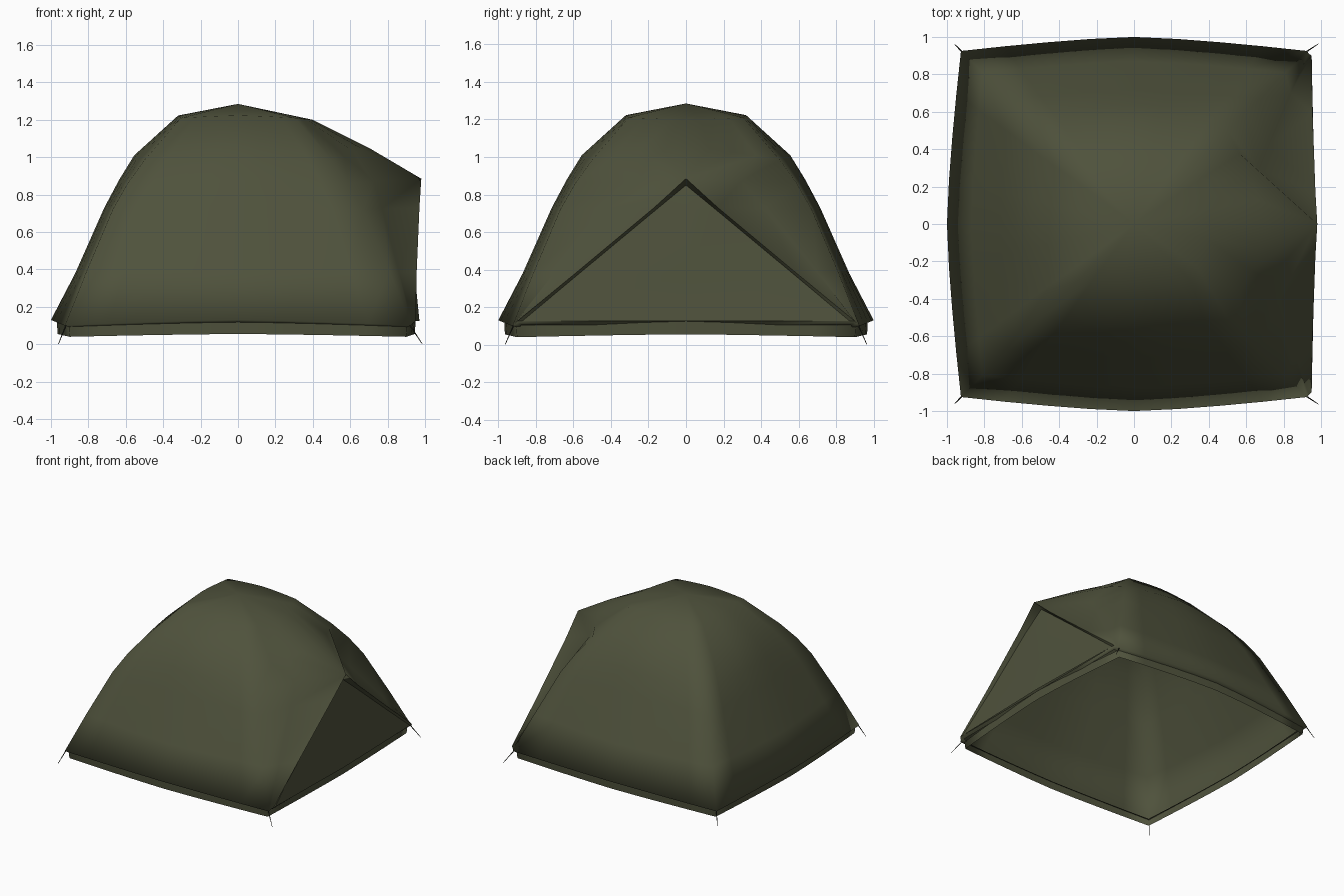
import bpy
import bmesh
import math
from mathutils import Vector, Matrix

cube = bpy.data.objects.get("Cube")
if cube:
    bpy.data.objects.remove(cube, do_unlink=True)


def make_material(name, rgb):
    mat = bpy.data.materials.new(name)
    mat.use_nodes = True
    mat.diffuse_color = (*rgb, 1)
    mat.node_tree.nodes["Principled BSDF"].inputs["Base Color"].default_value = (*rgb, 1)
    return mat


olive = make_material("olive canvas", (0.078, 0.084, 0.045))
dark = make_material("dark peg", (0.02, 0.022, 0.014))

SEG = 8                          # segments along each side
HALF = 0.5                       # share of the door side taken by the opening
DOOR_COLUMNS = range(SEG // 4, SEG * 3 // 4)


def lerp(a, b, s):
    return a + (b - a) * s


def side_point(t, corner, corner_z, mid, mid_z):
    """Point on a bulging side, facing +x, with t from -1 to 1."""
    k = abs(t) ** 1.4
    return Vector((lerp(mid, corner, k), t * corner, lerp(mid_z, corner_z, k)))


def door_point(t, corner, corner_z, width, edge_x, z):
    """Point on the door side: straight opening, then fabric drawn back to the pole."""
    a = abs(t)
    sign = 1 if t > 0 else -1
    if a <= HALF:
        return Vector((edge_x, t / HALF * width, z))
    s = (a - HALF) / (1 - HALF)
    slack = 0.2 if t > 0 else 0.1
    sag = slack * math.sin(math.pi * s) * (corner - width)
    return Vector((lerp(edge_x, corner, s) - sag,
                   sign * lerp(width, corner, s), lerp(z, corner_z, s)))


def make_ring(bm, shape, door=None, ridge=None):
    """Square ring of vertices; the +x side may follow the door or a raised ridge."""
    ring = []
    for q in range(4):
        turn = Matrix.Rotation(q * math.pi / 2, 3, 'Z')
        for i in range(SEG):
            t = -1 + 2 * i / SEG
            if q == 0 and door:
                p = door_point(t, shape[0], shape[1], *door)
            elif q == 0 and ridge:
                p = side_point(t, shape[0], shape[1], *ridge)
            else:
                p = side_point(t, *shape)
            ring.append(bm.verts.new(turn @ p))
    return ring


def bridge(bm, low, high, skip=()):
    n = len(low)
    for j in range(n):
        if j not in skip:
            k = (j + 1) % n
            bm.faces.new((low[j], low[k], high[k], high[j]))


def finish(bm, name, mat):
    mesh = bpy.data.meshes.new(name)
    bmesh.ops.remove_doubles(bm, verts=bm.verts, dist=0.0005)
    for f in bm.faces:
        f.smooth = True
    bm.to_mesh(mesh)
    bm.free()
    obj = bpy.data.objects.new(name, mesh)
    bpy.context.collection.objects.link(obj)
    mesh.materials.append(mat)
    return obj


# Canopy: (corner, corner z, mid, mid z), door (half width, edge x, z), ridge (x, z)
levels = [
    ((0.885, 0.087, 0.96, 0.115), (0.88, 0.93, 0.105), None),
    ((0.925, 0.10, 1.0, 0.13), (0.90, 0.95, 0.125), None),
    ((0.81, 0.39, 0.87, 0.38), (0.59, 0.955, 0.38), None),
    ((0.67, 0.72, 0.715, 0.73), (0.17, 0.97, 0.73), None),
    ((0.59, 0.86, 0.635, 0.88), (0.0, 0.98, 0.885), None),
    ((0.50, 0.985, 0.555, 1.01), None, (0.70, 1.05)),
    ((0.305, 1.21, 0.32, 1.223), None, (0.40, 1.20)),
]
DOOR_LOW, DOOR_HIGH = 1, 4       # levels between which the opening lies
bm = bmesh.new()
rings = [make_ring(bm, *level) for level in levels]
for n, (low, high) in enumerate(zip(rings, rings[1:])):
    bridge(bm, low, high, DOOR_COLUMNS if DOOR_LOW <= n < DOOR_HIGH else ())
apex = bm.verts.new((0, 0, 1.285))
top = rings[-1]
for j in range(len(top)):
    bm.faces.new((top[j], top[(j + 1) % len(top)], apex))
finish(bm, "canopy", olive)

# Door panel, set back behind a folded lip along the edge of the opening
bm = bmesh.new()
rows = []
for n in range(DOOR_LOW, DOOR_HIGH + 1):
    width, edge_x, z = levels[n][1]
    s = (n - DOOR_LOW) / (DOOR_HIGH - DOOR_LOW)
    back_x = edge_x - 0.07 * s
    inner_w = width * 0.97
    inner_z = z - 0.035 * s ** 2
    rows.append([bm.verts.new(p) for p in (
        (edge_x, -width, z), (back_x, -inner_w, inner_z), (back_x + 0.02 * (1 - s), 0, inner_z),
        (back_x, inner_w, inner_z), (edge_x, width, z))])
for low, high in zip(rows, rows[1:]):
    for j in range(4):
        bm.faces.new((low[j], low[j + 1], high[j + 1], high[j]))
    for j in (1, 3):
        bm.edges.get((low[j], high[j])).smooth = False
finish(bm, "door_panel", olive)

# Groundsheet wall below the hem, open underneath
bm = bmesh.new()
bottom = make_ring(bm, (0.90, 0.04, 0.965, 0.055), None, (0.945, 0.055))
upper = make_ring(bm, (0.905, 0.10, 0.968, 0.125), None, (0.95, 0.125))
bridge(bm, bottom, upper)
finish(bm, "groundsheet_wall", olive)


# Corner pegs
def make_peg(name, start, end):
    curve = bpy.data.curves.new(name, 'CURVE')
    curve.dimensions = '3D'
    curve.bevel_depth = 0.004
    curve.bevel_resolution = 1
    spline = curve.splines.new('POLY')
    spline.points.add(1)
    spline.points[0].co = (*start, 1)
    spline.points[1].co = (*end, 1)
    spline.points[1].radius = 0.4
    curve.materials.append(dark)
    bpy.context.collection.objects.link(bpy.data.objects.new(name, curve))


for sx, x_name in ((1, "left"), (-1, "right")):
    for sy, y_name in ((-1, "front"), (1, "back")):
        reach = 0.985 if sx > 0 else 0.96
        make_peg(f"{y_name}_{x_name}_peg",
                 (sx * 0.92, sy * 0.92, 0.10), (sx * reach, sy * 0.963, 0.002))
